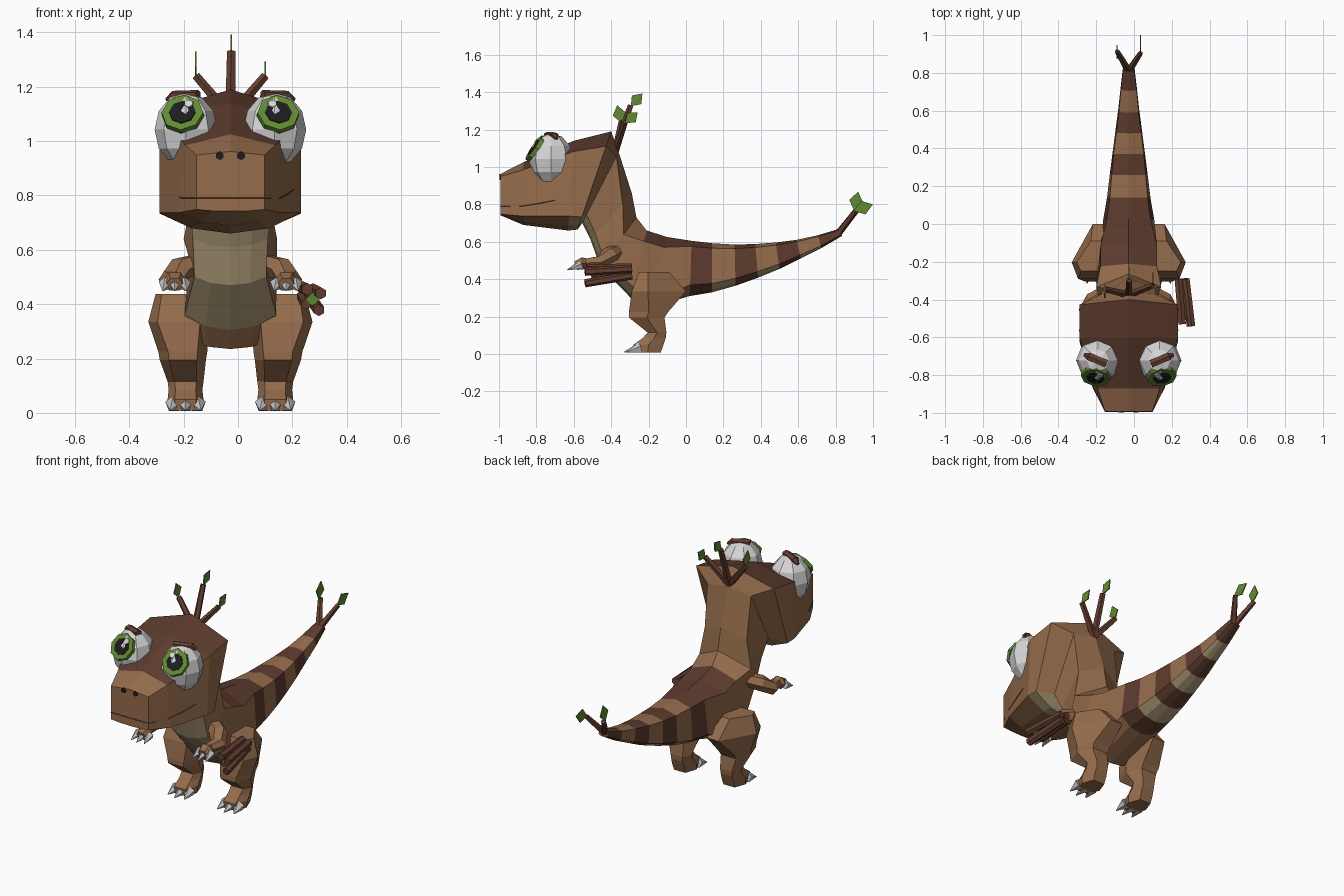
import bpy, bmesh, math
from mathutils import Vector, Matrix

if "Cube" in bpy.data.objects:
    bpy.data.objects.remove(bpy.data.objects["Cube"])

MX = -0.028  # body midline


def mat(name, rgb):
    m = bpy.data.materials.new(name)
    m.diffuse_color = (*rgb, 1)
    m.use_nodes = True
    m.node_tree.nodes["Principled BSDF"].inputs["Base Color"].default_value = m.diffuse_color
    return m


TAN = mat("tan_bark", (0.30, 0.15, 0.071))
DARK = mat("dark_bark", (0.11, 0.044, 0.027))
TWIG = mat("twig_brown", (0.13, 0.049, 0.029))
OLIVE = mat("olive_belly", (0.41, 0.32, 0.18))
WHITE = mat("eye_white", (0.68, 0.68, 0.68))
CLAW = mat("claw_grey", (0.55, 0.55, 0.57))
GREEN = mat("leaf_green", (0.12, 0.26, 0.03))
BLACK = mat("black", (0.012, 0.012, 0.014))


def finish(name, bm, mats):
    bmesh.ops.recalc_face_normals(bm, faces=bm.faces[:])
    me = bpy.data.meshes.new(name)
    bm.to_mesh(me)
    bm.free()
    for m in mats:
        me.materials.append(m)
    ob = bpy.data.objects.new(name, me)
    bpy.context.collection.objects.link(ob)
    return ob


def loft(name, rings, mats, rule=lambda i, j: 0):
    """Skin closed rings of points; rule(ring, side) gives the material slot."""
    bm = bmesh.new()
    vs = [[bm.verts.new(p) for p in r] for r in rings]
    n = len(rings[0])
    for i in range(len(vs) - 1):
        for j in range(n):
            k = (j + 1) % n
            f = bm.faces.new((vs[i][j], vs[i][k], vs[i + 1][k], vs[i + 1][j]))
            f.material_index = rule(i, j)
    bm.faces.new(vs[0])
    bm.faces.new(vs[-1])
    return finish(name, bm, mats)


def rod(name, a, b, r1, r2, m, sides=5, squash=1.0):
    a, b = Vector(a), Vector(b)
    d = b - a
    bm = bmesh.new()
    q = d.to_track_quat('Z', 'Y').to_matrix().to_4x4()
    M = Matrix.Translation((a + b) / 2) @ q @ Matrix.Diagonal((1, squash, 1, 1))
    bmesh.ops.create_cone(bm, cap_ends=True, segments=sides, radius1=r1, radius2=r2,
                          depth=d.length, matrix=M)
    return finish(name, bm, [m])


def ball(name, c, size, m, u=10, v=7):
    bm = bmesh.new()
    M = Matrix.Translation(c) @ Matrix.Diagonal((*size, 1))
    bmesh.ops.create_uvsphere(bm, u_segments=u, v_segments=v, radius=1, matrix=M)
    return finish(name, bm, [m])


def leaf(name, x, base, tip, w):
    """Thin diamond plate standing in a plane of constant x."""
    b, t = Vector(base), Vector(tip)
    s = Vector((-(t - b).y, (t - b).x)).normalized() * w
    mid = (b + t) / 2
    pts = [b, mid + s, t, mid - s]
    loft(name, [[(x + o, p.x, p.y) for p in pts] for o in (-0.003, 0.003)], [GREEN])


# Body: (top y, top z, bottom y, bottom z, upper width, fraction, lower width, fraction)
HEAD = [(-.993, .962, -.993, .742, .125, .06, .125, .97),
        (-.87, 1.025, -.87, .69, .165, .12, .19, .86),
        (-.60, 1.14, -.63, .66, .26, .12, .26, .84),
        (-.40, 1.19, -.58, .665, .26, .15, .26, .87)]
TORSO = [(-.36, 1.08, -.555, .70, .145, .06, .15, .88),
         (-.29, .86, -.51, .61, .14, .22, .138, .88),
         (-.265, .73, -.46, .47, .172, .35, .132, .88),
         (-.21, .66, -.30, .305, .15, .16, .168, .84),
         (-.10, .625, -.235, .235, .15, .14, .14, .92)]
TAIL = [(.03, .605, .02, .31, .115, .10, .135, .80),
        (.14, .592, .14, .33, .10, .10, .115, .82),
        (.26, .585, .265, .365, .09, .10, .10, .82),
        (.37, .588, .385, .408, .08, .10, .085, .82),
        (.48, .596, .50, .455, .066, .10, .07, .82),
        (.59, .61, .615, .512, .052, .10, .055, .82),
        (.705, .635, .725, .567, .042, .12, .043, .82),
        (.815, .668, .835, .632, .03, .15, .03, .82)]


def body_ring(ty, tz, by, bz, w1, f1, w2, f2):
    def at(x, f):
        return (MX + x, ty + (by - ty) * f, tz + (bz - tz) * f)
    w3, f3 = w2 * .55, f2 + (1 - f2) * .75
    return [at(0, 0), at(w1, f1), at(w2, f2), at(w3, f3), at(0, 1),
            at(-w3, f3), at(-w2, f2), at(-w1, f1)]


def body_colour(i, j):
    top, under = j in (0, 7), j in (2, 3, 4, 5)
    if i >= 9:                                   # striped tail
        return 1 if (i - 9) % 2 == 0 else (2 if under else 0)
    if under and 2 <= i <= 6:                    # throat and belly
        return 2
    if top and (i in (1, 2) or i >= 7):          # crown and back
        return 1
    return 0


loft("body", [body_ring(*r) for r in HEAD + TORSO + TAIL], [TAN, DARK, OLIVE], body_colour)

# Nostrils and mouth line
for s in (-1, 1):
    x = MX + s * .039
    rod("nostril", (x, -.99, .946), (x, -.998, .946), .016, .016, BLACK, 6)
mouth = [(0, -.993, .79), (.125, -.993, .79), (.181, -.88, .79), (.211, -.785, .805), (.234, -.70, .822)]
for a, b in zip(mouth, mouth[1:]):
    for s in (-1, 1):
        rod("mouth_line", (MX + s * a[0], a[1], a[2]), (MX + s * b[0], b[1], b[2]),
            .0017, .0017, DARK, 4)


# Leg rings: flat hexagons, the thigh ones tapering towards the tail
def hex_flat(s, z, cx, cy, hx, hy):
    if z > .3:
        c = [(-.7, -1), (.7, -1), (1, -.4), (0, 1), (-.7, 1), (-1, 0)]
    else:
        c = [(-.6, -1), (.6, -1), (1, 0), (.6, 1), (-.6, 1), (-1, 0)]
    return [(MX + s * (cx + u * hx), cy + v * hy, z) for u, v in c]


LEG = [(.438, .20, -.17, .075, .08), (.335, .19, -.145, .112, .145), (.225, .175, -.20, .09, .105),
       (.195, .175, -.21, .085, .095), (.115, .165, -.155, .066, .05), (.085, .165, -.17, .062, .062),
       (.05, .165, -.20, .066, .08), (.008, .165, -.205, .062, .07)]
ARM = [((.12, -.37, .55), .045), ((.185, -.41, .53), .052), ((.22, -.46, .49), .045),
       ((.205, -.53, .487), .032), ((.205, -.55, .485), .044), ((.205, -.59, .472), .032)]

for s in (-1, 1):
    side = "right" if s > 0 else "left"
    loft(side + "_leg", [hex_flat(s, *r) for r in LEG], [TAN])
    # arm rings turn from sideways to forward
    rings = []
    for k, (c, r) in enumerate(ARM):
        d = Vector(ARM[min(k + 1, 5)][0]) - Vector(ARM[max(k - 1, 0)][0])
        u = d.cross(Vector((0, 0, 1))).normalized()
        v = u.cross(d).normalized()
        ring = []
        for q in range(6):
            a = math.tau * q / 6
            p = Vector(c) + u * r * math.cos(a) + v * r * .85 * math.sin(a)
            ring.append((MX + s * p.x, p.y, p.z))
        rings.append(ring)
    loft(side + "_arm", rings, [TAN])
    # toe claws and finger claws
    for k in (-1, 0, 1):
        x = MX + s * .165 + k * .044
        rod(side + "_toe_claw", (x, -.245, .032), (x + k * .012, -.33 + abs(k) * .015, .01), .032, .002, CLAW, 5)
        x = MX + s * .205 + k * .034
        rod(side + "_finger_claw", (x, -.56, .476), (x + k * .01, -.635 + abs(k) * .012, .45), .026, .002, CLAW, 5)

    # Eye: faceted ball, iris, pupil, glint and brow
    c = Vector((MX + s * .163, -.722, 1.042))
    ball(side + "_eye", c, (.116, .118, .138), WHITE, 8, 6)
    d = Vector((s * .12, -.82, .56)).normalized()
    for nm, m, r, h0, h1 in (("iris", GREEN, .079, .092, .114), ("pupil", BLACK, .05, .11, .118)):
        rod(side + "_" + nm, c + d * h0, c + d * h1, r, r * .98, m, 8)
    g = c + d * .116 + Vector((-s * .024, .018, .028))
    rod(side + "_eye_glint", g, g + d * .007, .019, .016, WHITE, 6)
    rod(side + "_brow", c + Vector((-s * .045, -.018, .128)), c + Vector((s * .05, .022, .125)),
        .024, .024, TWIG, 6, .75)
    rod(side + "_brow_tip", c + Vector((s * .045, .02, .125)), c + Vector((s * .072, .03, .11)),
        .023, .01, TWIG, 6, .75)

# Head twigs with leaves
root = (MX, -.375, 1.09)
for x, y, z, ly, lz, w in ((-.155, -.345, 1.24, -.368, 1.33, .036),
                           (-.025, -.295, 1.33, -.233, 1.393, .034),
                           (.10, -.325, 1.24, -.258, 1.292, .034)):
    rod("head_twig", root, (x, y, z), .02, .016, TWIG)
    leaf("head_leaf", x, (y, z - .005), (ly, lz), w)

# Tail twigs with leaves
for x, y, z, by, bz, ly, lz in ((-.09, .915, .77, .90, .765, .92, .868),
                                (.035, .905, .765, .895, .765, 1.0, .80)):
    rod("tail_twig", (MX, .81, .64), (x, y, z), .02, .014, TWIG)
    leaf("tail_leaf", x, (by, bz), (ly, lz), .038)

# Bundle of sticks at the side
for a, b, r in (((.255, -.53, .455), (.235, -.29, .462), .023), ((.305, -.54, .44), (.275, -.29, .455), .022),
                ((.298, -.54, .378), (.268, -.29, .42), .022), ((.25, -.50, .40), (.235, -.29, .43), .02)):
    rod("bundle_stick", a, b, r, r, TWIG, 6)
rod("bundle_leaf", (.275, -.505, .418), (.273, -.48, .42), .026, .026, GREEN, 4)
